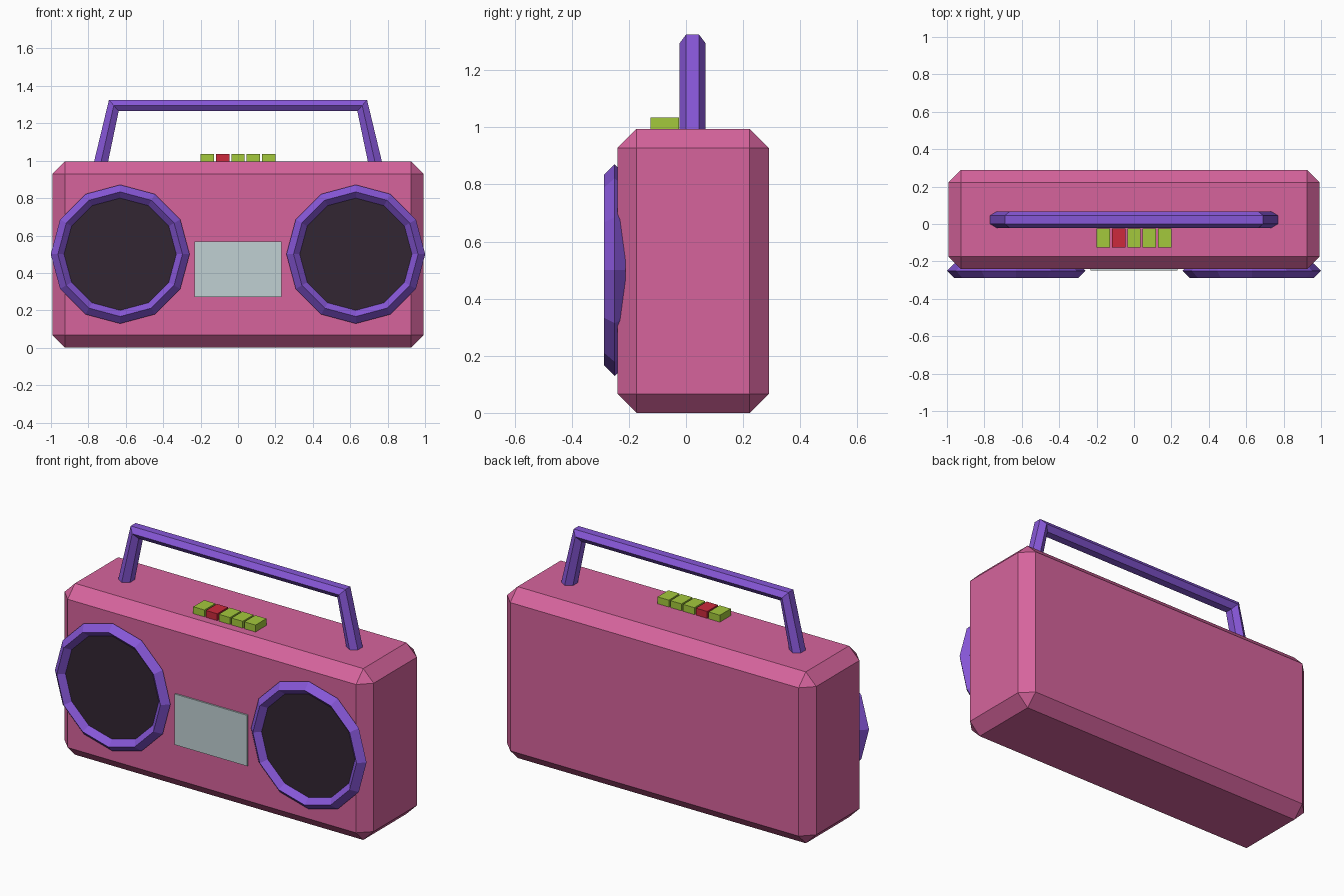
import bpy, bmesh, math
from mathutils import Vector

old = bpy.data.objects.get("Cube")
if old:
    bpy.data.objects.remove(old, do_unlink=True)


def material(name, rgb):
    m = bpy.data.materials.new(name)
    m.use_nodes = True
    m.diffuse_color = (*rgb, 1)
    m.node_tree.nodes["Principled BSDF"].inputs["Base Color"].default_value = (*rgb, 1)
    return m


pink = material("pink", (0.67, 0.127, 0.335))
purple = material("purple", (0.24, 0.095, 0.68))
dark = material("dark plum", (0.032, 0.019, 0.032))
lime = material("lime", (0.37, 0.578, 0.045))
red = material("red", (0.604, 0.023, 0.045))
glass = material("pale grey", (0.53, 0.63, 0.65))


def finish(ob, name, mat):
    ob.name = ob.data.name = name
    ob.data.materials.append(mat)
    return ob


def box(name, lo, hi, mat, bevel=0):
    lo, hi = Vector(lo), Vector(hi)
    bpy.ops.mesh.primitive_cube_add(size=1, location=(lo + hi) / 2)
    ob = finish(bpy.context.object, name, mat)
    for v in ob.data.vertices:
        v.co *= hi - lo
    if bevel:
        mod = ob.modifiers.new("chamfer", 'BEVEL')
        mod.width, mod.segments = bevel, 1
    return ob


# Chamfered case and front display
box("case", (-0.993, -0.24, 0), (0.993, 0.29, 0.995), pink, 0.067)
box("display", (-0.233, -0.249, 0.272), (0.233, -0.235, 0.567), glass)

# Speakers: diamond-section rim around a flat cone cover
for side, x in (("right", -0.63), ("left", 0.63)):
    turn = (math.pi / 2, 0, 0)
    bpy.ops.mesh.primitive_torus_add(major_segments=12, minor_segments=4,
                                     major_radius=0.333, minor_radius=0.038,
                                     location=(x, -0.25, 0.5), rotation=turn)
    finish(bpy.context.object, side + "_speaker_rim", purple)
    bpy.ops.mesh.primitive_cylinder_add(vertices=12, radius=0.303, depth=0.03,
                                        location=(x, -0.24, 0.5),
                                        rotation=(math.pi / 2, math.pi / 6, 0))
    finish(bpy.context.object, side + "_speaker_cover", dark)

# Row of push buttons
for i in range(5):
    x = (i - 2) * 0.082
    box(f"button_{i + 1}", (x - 0.036, -0.125, 0.98), (x + 0.036, -0.025, 1.035),
        red if i == 1 else lime)

# Handle: flattened six-sided tube, given by its outer and inner outline
stations = [((-0.77, 0.993), (-0.695, 0.993)), ((-0.69, 1.325), (-0.638, 1.265))]
stations += [((-a[0], a[1]), (-b[0], b[1])) for a, b in reversed(stations)]
yc, wide, narrow = 0.023, 0.045, 0.0225
bm = bmesh.new()
rings = []
for outer, inner in stations:
    mid = [(a + b) / 2 for a, b in zip(outer, inner)]
    section = [(outer, -narrow), (outer, narrow), (mid, wide),
               (inner, narrow), (inner, -narrow), (mid, -wide)]
    rings.append([bm.verts.new((p[0], yc + y, p[1])) for p, y in section])
for a, b in zip(rings, rings[1:]):
    for i in range(6):
        j = (i + 1) % 6
        bm.faces.new((a[i], a[j], b[j], b[i]))
bm.faces.new(rings[0])
bm.faces.new(rings[-1])
bmesh.ops.recalc_face_normals(bm, faces=bm.faces)
mesh = bpy.data.meshes.new("handle")
bm.to_mesh(mesh)
bm.free()
handle = bpy.data.objects.new("handle", mesh)
bpy.context.collection.objects.link(handle)
finish(handle, "handle", purple)
